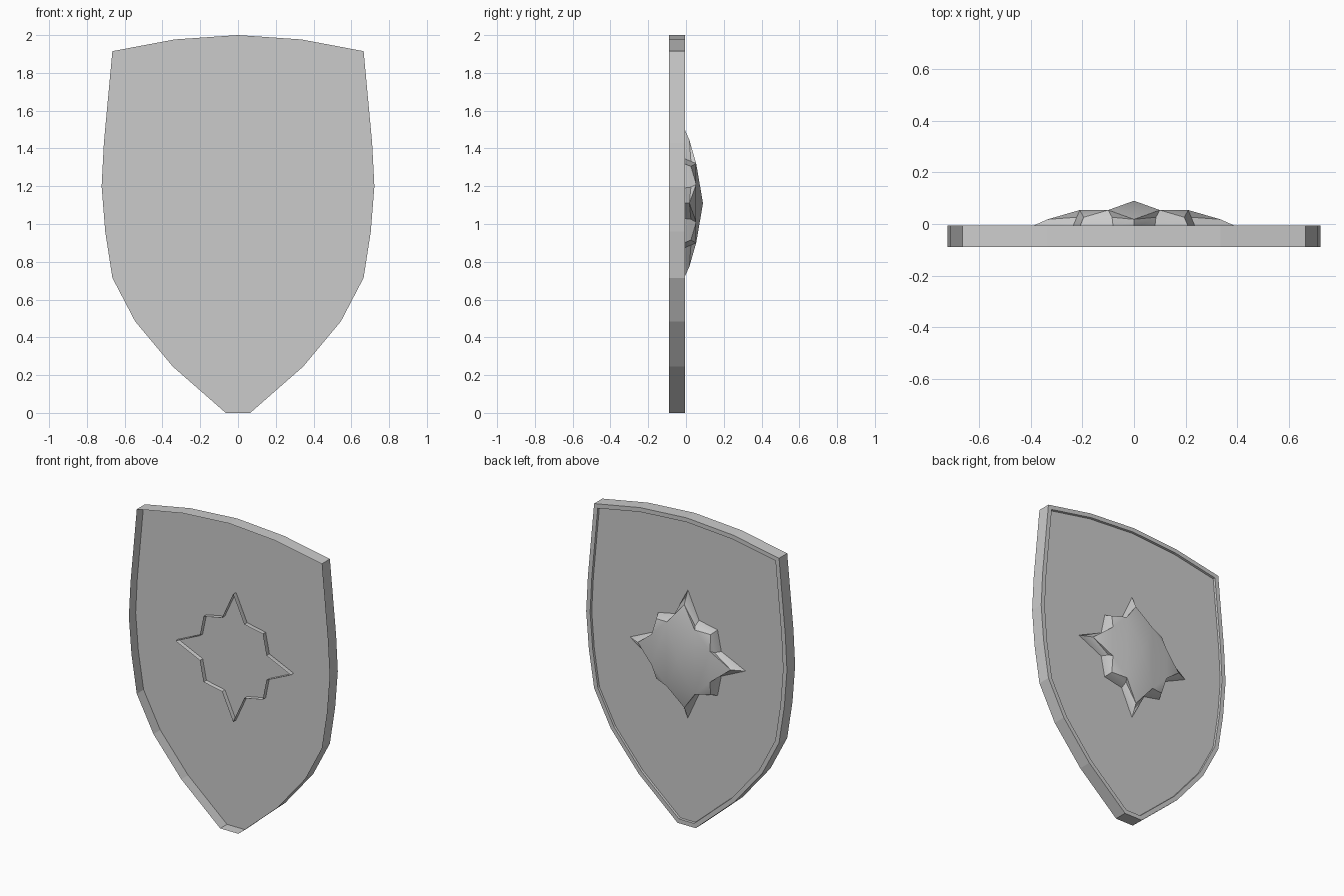
import bpy, bmesh
from mathutils import Vector

if "Cube" in bpy.data.objects:
    bpy.data.objects.remove(bpy.data.objects["Cube"])


def make_object(name, bm, smooth=None):
    me = bpy.data.meshes.new(name)
    bm.to_mesh(me)
    bm.free()
    ob = bpy.data.objects.new(name, me)
    bpy.context.collection.objects.link(ob)
    if smooth:
        bpy.context.view_layer.objects.active = ob
        ob.select_set(True)
        bpy.ops.object.shade_smooth_by_angle(angle=smooth)
        ob.select_set(False)
    return ob


def ring(bm, pts, y):
    return [bm.verts.new((x, y, z)) for x, z in pts]


def bridge(bm, a, b):
    n = len(a)
    for i in range(n):
        j = (i + 1) % n
        bm.faces.new((a[i], a[j], b[j], b[i]))


# Shield: half outline from top centre down to the tip, mirrored
half = [(.335, 1.977), (.665, 1.915), (.71, 1.43), (.722, 1.2), (.703, .96),
        (.665, .715), (.545, .485), (.345, .245), (.065, 0)]
outline = [(0, 2)] + half + [(-x, z) for x, z in reversed(half)]


def inset(pts, d):
    # mitred inward offset of a clockwise outline
    out, n = [], len(pts)
    for i in range(n):
        p, a, b = (Vector(pts[k % n]) for k in (i, i - 1, i + 1))
        n1, n2 = (Vector((e.y, -e.x)).normalized() for e in (p - a, b - p))
        m = (n1 + n2).normalized()
        out.append(tuple(p + m * d / m.dot(n1)))
    return out


# Thin outer wall with a raised border on the back
bm = bmesh.new()
front = ring(bm, outline, -.09)
mid = ring(bm, outline, -.02)
back = ring(bm, outline, -.006)
lip = ring(bm, inset(outline, .028), -.006)
lip_foot = ring(bm, inset(outline, .03), -.02)
for a, b in ((front, mid), (mid, back), (back, lip), (lip, lip_foot)):
    bridge(bm, a, b)
make_object("shield_rim", bm)

# Flat panel closing the shell
bm = bmesh.new()
bm.faces.new(ring(bm, outline, -.02))
make_object("shield_panel", bm)

# Star boss: one quarter (tip, notch, corner, notch) turned four times
CZ = 1.11


def star(tip, notch, corner):
    quarter = [(0, tip), notch, (corner, corner), (notch[1], notch[0])]
    pts = []
    for k in range(4):
        for x, z in quarter:
            for _ in range(k):
                x, z = z, -x
            pts.append((x, z + CZ))
    return pts


bm = bmesh.new()
base = star(.415, (.08, .24), .213)
foot = ring(bm, base, -.05)
edge = ring(bm, base, -.018)
bevel = ring(bm, star(.335, (.085, .222), .195), .026)
for i in range(0, 16, 4):
    bevel[i].co.y = .018
bridge(bm, foot, edge)
bridge(bm, edge, bevel)

# Octagonal dome standing on the notches
octo = [v for i, v in enumerate(star(.3, (.1, .21), .2)) if i % 2]
top = ring(bm, octo, .054)
for k in range(8):
    a, b = bevel[2 * k + 1], bevel[(2 * k + 3) % 16]
    m = bevel[(2 * k + 2) % 16]
    t, u = top[k], top[(k + 1) % 8]
    bm.faces.new((a, m, t))
    bm.faces.new((m, u, t))
    bm.faces.new((m, b, u))
# Peak rises from the middle of the dome, sides stay flat
apex = bm.verts.new((0, .09, CZ))
inner = [top[i] for i in (0, 3, 4, 7)]
for i in range(4):
    bm.faces.new((inner[i], inner[(i + 1) % 4], apex))
bm.faces.new(top[0:4])
bm.faces.new(top[4:8])
bmesh.ops.recalc_face_normals(bm, faces=bm.faces)
make_object("star_boss", bm, smooth=.55)
